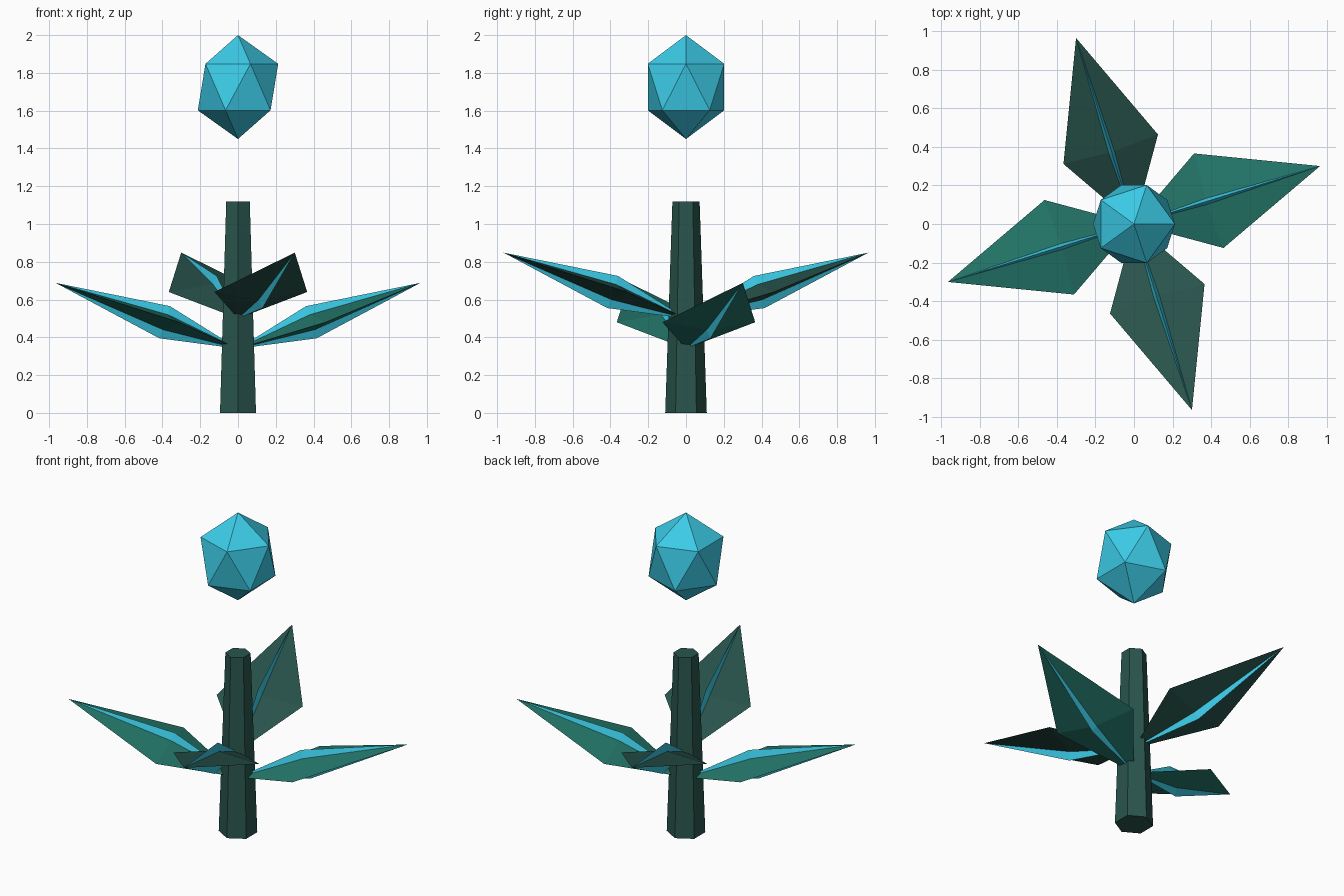
import bpy, bmesh
from math import radians
from mathutils import Matrix, Vector

cube = bpy.data.objects.get("Cube")
if cube:
    bpy.data.objects.remove(cube, do_unlink=True)


def material(name, rgb):
    mat = bpy.data.materials.new(name)
    mat.use_nodes = True
    mat.diffuse_color = (*rgb, 1)
    mat.node_tree.nodes["Principled BSDF"].inputs["Base Color"].default_value = (*rgb, 1)
    return mat


crystal_blue = material("crystal_blue", (0.045, 0.60, 0.80))
leaf_teal = material("leaf_teal", (0.018, 0.19, 0.15))
stem_green = material("stem_green", (0.022, 0.09, 0.073))


def add_object(name, bm, mat):
    mesh = bpy.data.meshes.new(name)
    bm.to_mesh(mesh)
    bm.free()
    mesh.materials.append(mat)
    obj = bpy.data.objects.new(name, mesh)
    bpy.context.collection.objects.link(obj)


def blade(name, mat, half_width, half_depth, turn, height):
    """Stretched octahedron growing out from the stem axis and tilted upward."""
    bm = bmesh.new()
    base = bm.verts.new((0, 0, 0))
    tip = bm.verts.new((1.07, 0, 0))
    ring = [bm.verts.new((0.43, y, z)) for y, z in
            ((half_width, 0), (0, half_depth), (-half_width, 0), (0, -half_depth))]
    for a, b in zip(ring, ring[1:] + ring[:1]):
        bm.faces.new((a, b, tip))
        bm.faces.new((b, a, base))
    bmesh.ops.recalc_face_normals(bm, faces=bm.faces)
    bm.transform(Matrix.Translation((0, 0, height))
                 @ Matrix.Rotation(radians(turn), 4, "Z")
                 @ Matrix.Rotation(radians(-19), 4, "Y"))
    add_object(name, bm, mat)


# Tapered six-sided stem
bm = bmesh.new()
bmesh.ops.create_cone(bm, cap_ends=True, segments=6, radius1=0.11, radius2=0.072,
                      depth=1.12, matrix=Matrix.Translation((0, 0, 0.56)))
add_object("stem", bm, stem_green)

# Floating faceted crystal
bm = bmesh.new()
bmesh.ops.create_icosphere(bm, subdivisions=1, radius=0.238)
bmesh.ops.scale(bm, vec=Vector((1, 1, 0.275 / 0.238)), verts=bm.verts)
bmesh.ops.translate(bm, vec=(0, 0, 1.725), verts=bm.verts)
add_object("floating_crystal", bm, crystal_blue)

# Two low and two high leaves, each with a glowing rib through it
for i, side in enumerate(("left", "back", "right", "front")):
    high = i % 2
    turn = 17.3 + 90 * i
    height = 0.50 if high else 0.34
    blade(side + "_leaf", stem_green if high else leaf_teal, 0.257, 0.045, turn, height)
    blade(side + "_leaf_rib", crystal_blue, 0.03, 0.09, turn, height)
